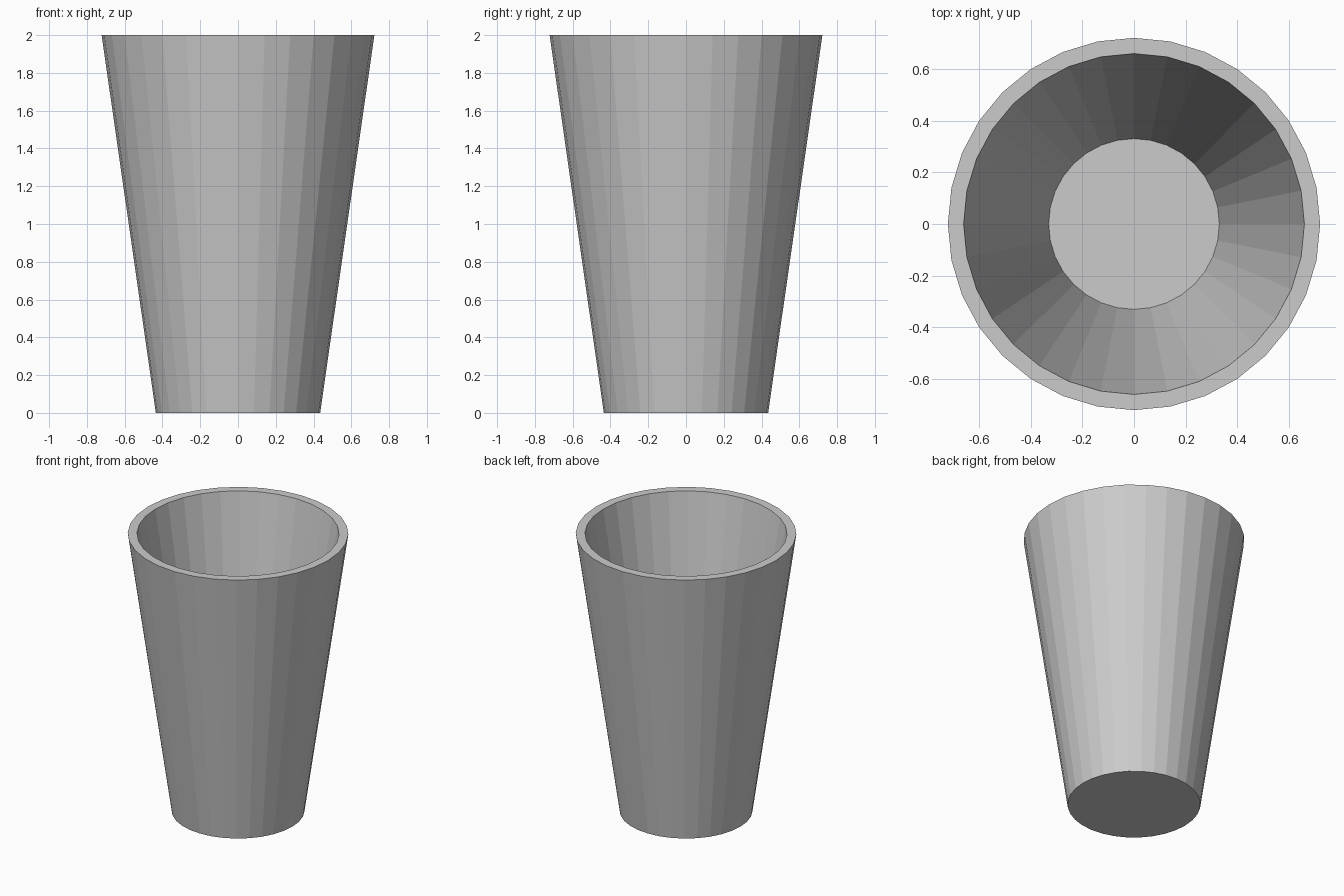
import bpy, bmesh
from math import cos, sin, tau

if "Cube" in bpy.data.objects:
    bpy.data.objects.remove(bpy.data.objects["Cube"])

SIDES = 32
# (radius, z) from the base outside, over the rim, down to the inner floor
PROFILE = [(0.435, 0.0), (0.722, 2.0), (0.661, 2.0), (0.331, 0.1)]

bm = bmesh.new()
rings = [[bm.verts.new((r * cos(tau * i / SIDES), r * sin(tau * i / SIDES), z))
          for i in range(SIDES)] for r, z in PROFILE]

# Outer wall, rim and inner wall
for a, b in zip(rings, rings[1:]):
    for i in range(SIDES):
        j = (i + 1) % SIDES
        bm.faces.new((a[i], a[j], b[j], b[i]))

# Underside and inner floor
bm.faces.new(rings[0][::-1])
bm.faces.new(rings[-1])
bmesh.ops.recalc_face_normals(bm, faces=bm.faces)

mesh = bpy.data.meshes.new("tapered_cup")
bm.to_mesh(mesh)
bm.free()
bpy.context.collection.objects.link(bpy.data.objects.new("tapered_cup", mesh))
